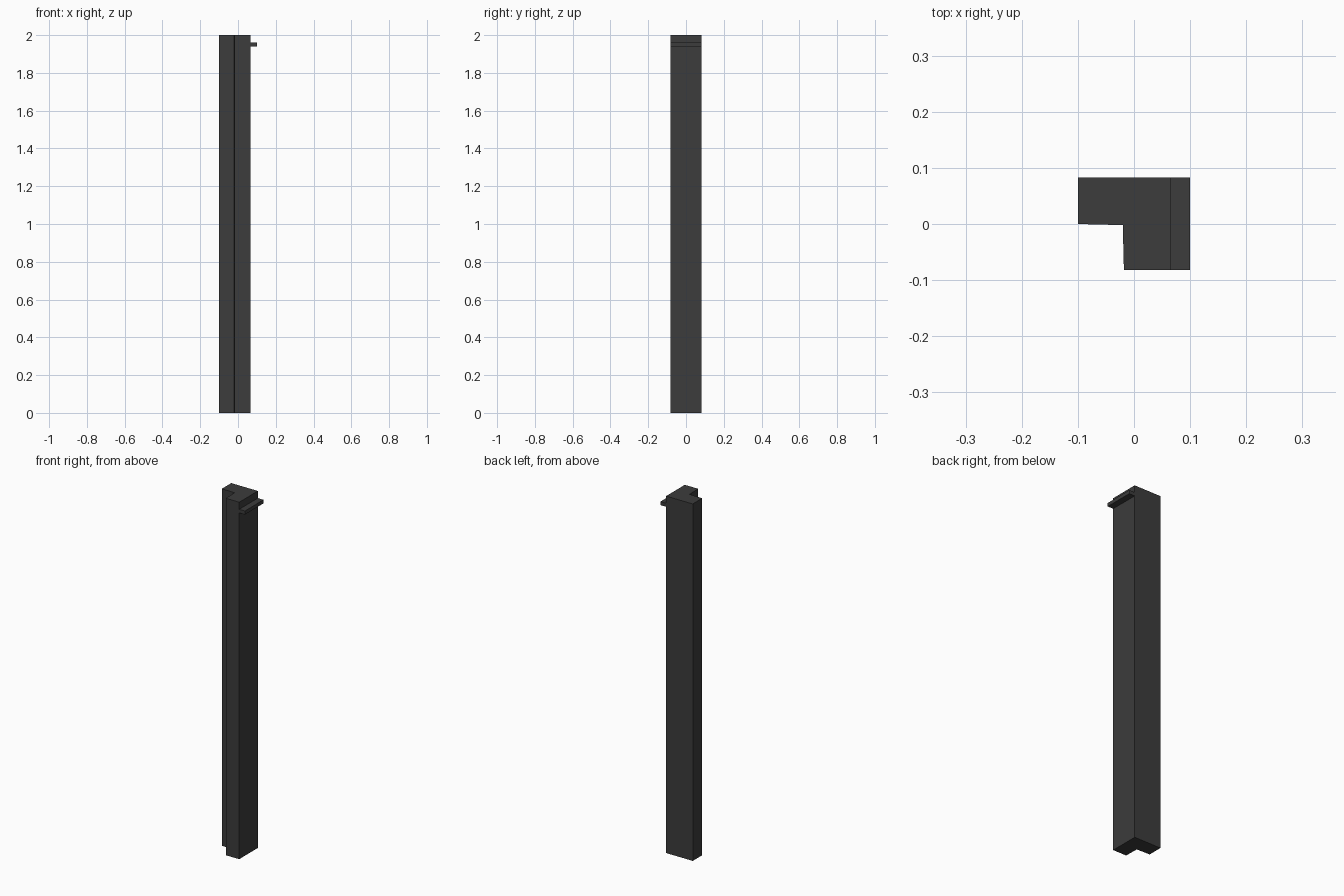
import bpy
import bmesh

cube = bpy.data.objects.get("Cube")
if cube:
    bpy.data.objects.remove(cube, do_unlink=True)

# Single dark grey finish
COLOR = (0.045, 0.045, 0.045, 1)
grey = bpy.data.materials.new("dark_grey")
grey.use_nodes = True
grey.diffuse_color = COLOR
bsdf = next(n for n in grey.node_tree.nodes if n.type == "BSDF_PRINCIPLED")
bsdf.inputs["Base Color"].default_value = COLOR


def extrude_profile(name, outline, bottom, top):
    """Solid prism from a flat outline in x and y."""
    bm = bmesh.new()
    base = bm.faces.new([bm.verts.new((x, y, bottom)) for x, y in outline])
    result = bmesh.ops.extrude_face_region(bm, geom=[base], use_keep_orig=True)
    verts = [v for v in result["geom"] if isinstance(v, bmesh.types.BMVert)]
    bmesh.ops.translate(bm, verts=verts, vec=(0, 0, top - bottom))
    bmesh.ops.recalc_face_normals(bm, faces=bm.faces)
    mesh = bpy.data.meshes.new(name)
    bm.to_mesh(mesh)
    bm.free()
    mesh.materials.append(grey)
    obj = bpy.data.objects.new(name, mesh)
    bpy.context.collection.objects.link(obj)
    return obj


LEFT, RIGHT, TIP = -0.1, 0.065, 0.1
FRONT, BACK = -0.082, 0.083

# Tall post with a notch along its front corner
extrude_profile("corner_post", [
    (LEFT, BACK), (LEFT, 0.0), (-0.02, -0.002),
    (-0.018, FRONT), (RIGHT, FRONT), (RIGHT, BACK),
], 0, 2)

# Thin ledge near the top of the side face
extrude_profile("side_ledge", [
    (RIGHT, FRONT), (TIP, FRONT), (TIP, BACK), (RIGHT, BACK),
], 1.94, 1.96)
